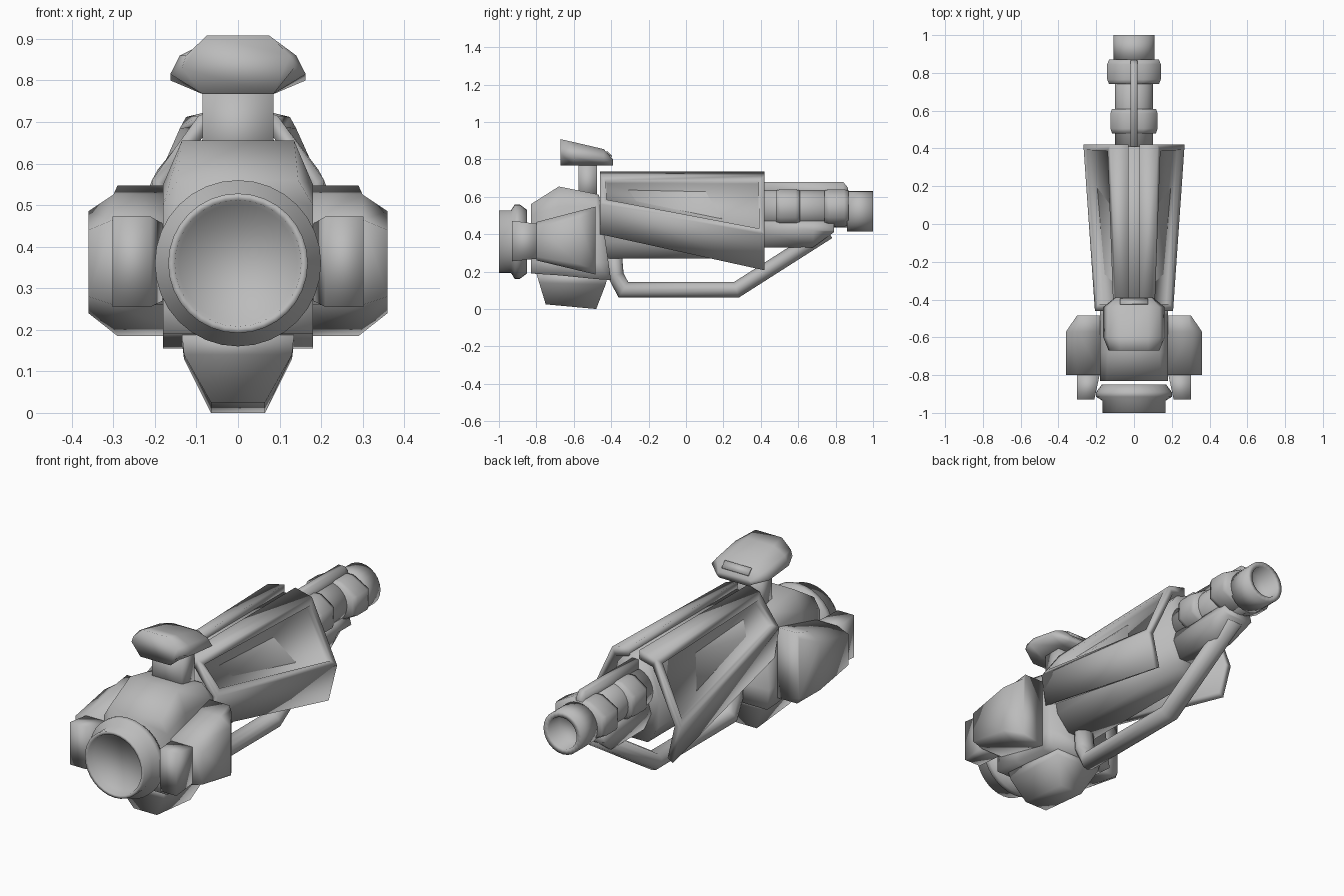
import bpy, bmesh, math
from mathutils import Vector

old = bpy.data.objects.get("Cube")
if old:
    bpy.data.objects.remove(old, do_unlink=True)

grey = bpy.data.materials.new("hull grey")
grey.use_nodes = True
COLOUR = (0.5, 0.5, 0.5, 1)
grey.diffuse_color = COLOUR
grey.node_tree.nodes["Principled BSDF"].inputs["Base Color"].default_value = COLOUR


def loft(name, rings, panel=None):
    """Smooth skin over matching rings of points; panel is the side to recess."""
    bm = bmesh.new()
    rows = [[bm.verts.new(p) for p in ring] for ring in rings]
    n = len(rows[0])
    recess = []
    for a, b in zip(rows, rows[1:]):
        for i in range(n):
            j = (i + 1) % n
            f = bm.faces.new((a[i], a[j], b[j], b[i]))
            if i == panel:
                recess.append(f)
    bm.faces.new(rows[0])
    bm.faces.new(rows[-1])
    bmesh.ops.recalc_face_normals(bm, faces=bm.faces)
    if recess:
        bmesh.ops.inset_region(bm, faces=recess, thickness=0.045)
        bmesh.ops.inset_region(bm, faces=recess, thickness=0.004, depth=-0.025)
    for f in bm.faces:
        f.smooth = True
    mesh = bpy.data.meshes.new(name)
    bm.to_mesh(mesh)
    bm.free()
    mesh.materials.append(grey)
    obj = bpy.data.objects.new(name, mesh)
    bpy.context.collection.objects.link(obj)
    return obj


def ring(y, pts):
    return [(x, y, z) for x, z in pts]


def sym(y, half):
    """Mirror a right-hand half outline, listed top to bottom."""
    return ring(y, half + [(-x, z) for x, z in reversed(half)])


def circle(sides):
    return [(math.cos(2 * math.pi * k / sides), math.sin(2 * math.pi * k / sides))
            for k in range(sides)]


def turned(name, profile, z, sides=32):
    """Closed (y, radius) profile turned around the y direction."""
    return loft(name, [[(r * c, y, z + r * s) for c, s in circle(sides)] for y, r in profile])


def tube(name, path, wide, high):
    """Mitred oval tube through (y, z) points."""
    pts = [Vector((0, y, z)) for y, z in path]
    rings = []
    for i, p in enumerate(pts):
        d1 = (p - pts[max(i - 1, 0)]).normalized()
        d2 = (pts[min(i + 1, len(pts) - 1)] - p).normalized()
        d = (d1 + d2).normalized()
        up = Vector((1, 0, 0)).cross(d)
        stretch = high / d.dot(d2 if d2.length else d1)
        rings.append([p + Vector((wide * c, 0, 0)) + up * stretch * s for c, s in circle(12)])
    return loft(name, rings)


# Front nozzle: shallow dished face with a flared collar
turned("front_nozzle", [(-0.965, 0.143), (-1.0, 0.152), (-1.0, 0.168), (-0.935, 0.168),
                        (-0.915, 0.2), (-0.89, 0.2), (-0.85, 0.17)], 0.36)

# Head block behind the nozzle, with a slanted back
back = sym(0, [(0.12, 0.61), (0.18, 0.55), (0.18, 0.25), (0.18, 0.155)])
loft("head_block", [
    sym(-0.83, [(0.145, 0.56), (0.18, 0.5), (0.18, 0.25), (0.18, 0.19)]),
    sym(-0.68, [(0.135, 0.655), (0.18, 0.55), (0.18, 0.25), (0.18, 0.18)]),
    sym(-0.48, [(0.135, 0.615), (0.18, 0.55), (0.18, 0.25), (0.18, 0.16)]),
    [(x, -0.465 + (0.61 - z) * 0.14, z) for x, y, z in back]])

# Tapered keel under the head
loft("keel", [[(sx * x, y0, za) if front else (sx * x, y1, zb)
               for sx, front in ((-1, True), (1, True), (1, False), (-1, False))]
              for x, y0, y1, za, zb in ((0.135, -0.80, -0.42, 0.19, 0.17),
                                        (0.13, -0.785, -0.43, 0.14, 0.13),
                                        (0.065, -0.75, -0.48, 0.025, 0.0))])

# Parts that appear on both sides
for side, s in (("left", 1), ("right", -1)):
    def pod(y, outer, shoulder, hi, hi2, lo2, lo):
        return ring(y, [(s * x, z) for x, z in (
            (0.17, hi), (shoulder, hi), (outer, hi2), (outer, lo2), (shoulder, lo), (0.17, lo))])
    loft(side + "_pod", [pod(-0.80, 0.36, 0.30, 0.465, 0.44, 0.28, 0.26),
                         pod(-0.57, 0.36, 0.30, 0.525, 0.485, 0.24, 0.205),
                         pod(-0.485, 0.302, 0.29, 0.547, 0.52, 0.21, 0.185)])
    loft(side + "_pod_nose", [ring(y, [(s * a, lo), (s * b, lo), (s * b, hi), (s * a, hi)])
                              for y, a, b, lo, hi in ((-0.93, 0.21, 0.302, 0.255, 0.472),
                                                      (-0.79, 0.18, 0.302, 0.27, 0.455))])
    # Long angled side plate, folded low down, with a recessed outer panel
    front = [(0.03, 0.735), (0.095, 0.715), (0.207, 0.56), (0.18, 0.40),
             (0.15, 0.41), (0.17, 0.55), (0.08, 0.67), (0.03, 0.69)]
    rear = [(0.03, 0.735), (0.125, 0.712), (0.268, 0.40), (0.22, 0.207),
            (0.19, 0.225), (0.23, 0.40), (0.105, 0.67), (0.03, 0.69)]
    loft(side + "_shell", [ring(-0.46, [(s * x, z) for x, z in front]),
                           ring(0.42, [(s * x, z) for x, z in rear])], panel=1)

# Central fuselage between the shells
core = [(0.05, 0.70), (0.10, 0.64), (0.135, 0.50), (0.13, 0.36), (0.07, 0.27)]
loft("fuselage", [sym(-0.45, core), sym(0.41, core)])

# Rear barrel, its muzzle and two swollen clamps
turned("barrel", [(0.36, 0.10), (0.87, 0.10)], 0.535, 24)
turned("muzzle", [(0.92, 0.075), (1.0, 0.08), (1.0, 0.108), (0.86, 0.108)], 0.523, 24)
for name, y0, y1, w in (("front_clamp", 0.48, 0.61, 0.125), ("rear_clamp", 0.74, 0.87, 0.142)):
    loft(name, [sym(y, [(k * 0.05, 0.54 + k * 0.1), (k * w, 0.54 + k * 0.05),
                        (k * w, 0.54 - k * 0.05), (k * 0.05, 0.54 - k * 0.1)])
                for y, k in ((y0, 0.93), (y0 + 0.025, 1), (y1 - 0.025, 1), (y1, 0.93))])
loft("top_rail", [sym(y, [(0.018, z), (0.018, 0.58)])
                  for y, z in ((0.36, 0.68), (0.84, 0.68), (0.865, 0.65))])

# Underslung pipe and the bracket holding its rear end
loft("pipe_bracket", [sym(y, [(0.075, 0.47), (0.09, 0.42), (0.05, z)])
                      for y, z in ((0.40, 0.33), (0.68, 0.33), (0.79, 0.41))])
tube("under_pipe", [(-0.385, 0.30), (-0.375, 0.18), (-0.335, 0.103), (0.27, 0.103), (0.76, 0.415)],
     0.052, 0.042)

# Sight on its post above the head
loft("sight_post", [sym(y, [(0.085, 0.78), (0.085, 0.58)]) for y in (-0.575, -0.475)])
loft("sight_head", [
    sym(-0.67, [(0.075, 0.908), (0.125, 0.86), (0.135, 0.83), (0.085, 0.767)]),
    sym(-0.60, [(0.075, 0.892), (0.14, 0.86), (0.163, 0.815), (0.085, 0.767)]),
    sym(-0.44, [(0.075, 0.855), (0.135, 0.835), (0.163, 0.80), (0.085, 0.767)]),
    sym(-0.39, [(0.07, 0.80), (0.09, 0.795), (0.10, 0.78), (0.085, 0.767)])])
# Thin slot plate on the sloping back of the sight
loft("sight_slot", [[(x, y + d, z + d) for x, y, z in (
    (-0.075, -0.427, 0.842), (0.075, -0.427, 0.842), (0.075, -0.4, 0.813), (-0.075, -0.4, 0.813))]
    for d in (0.0, 0.005)])
